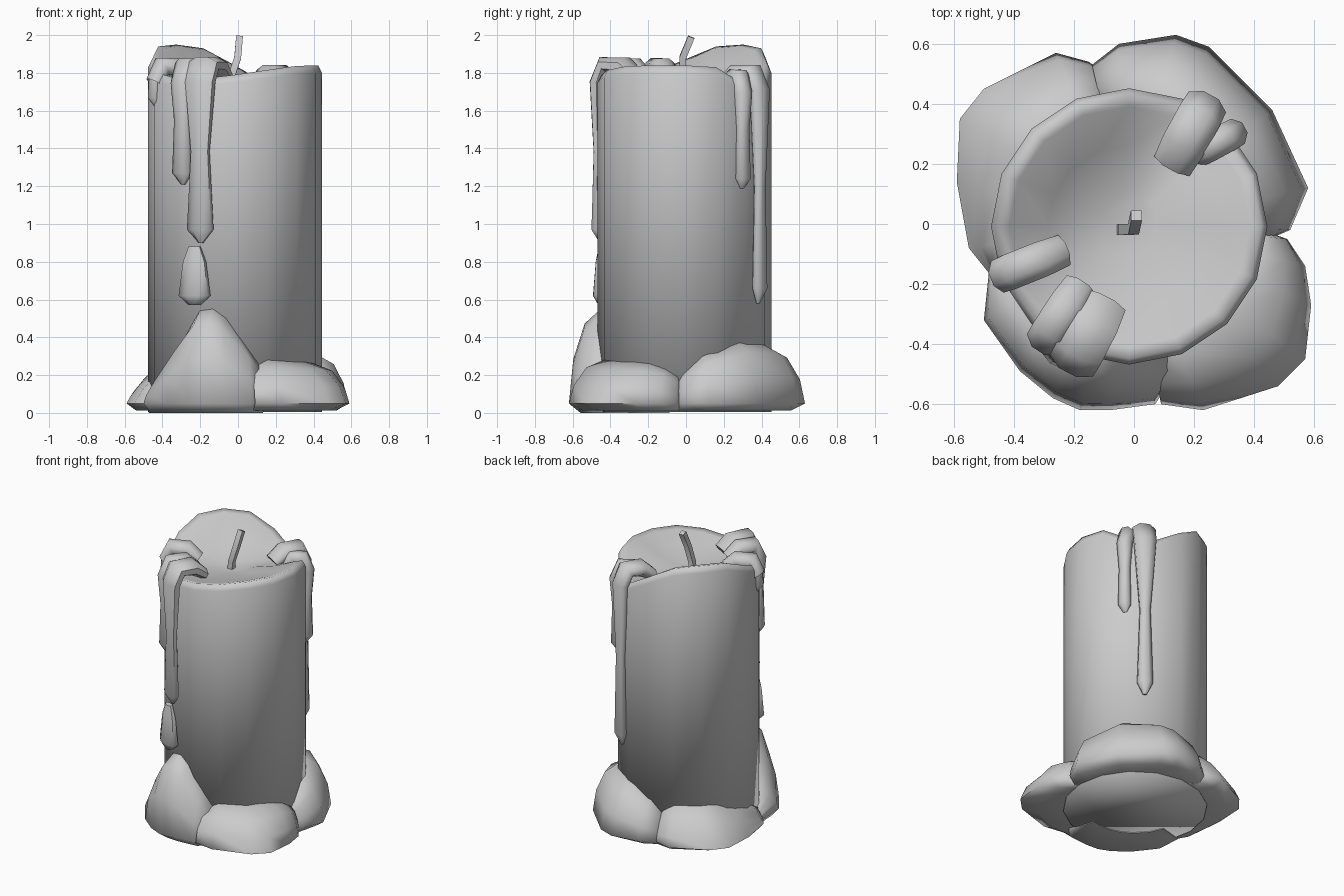
import bpy, bmesh, math
from mathutils import Vector

if "Cube" in bpy.data.objects:
    bpy.data.objects.remove(bpy.data.objects["Cube"])

CX, CY, R = -0.016, -0.008, 0.46   # candle axis and radius


def make(name, rings, cap_start=True, cap_end=True, angle=60):
    """Skin a list of equal-length closed rings into one smooth object."""
    bm = bmesh.new()
    vs = [[bm.verts.new(p) for p in ring] for ring in rings]
    n = len(rings[0])
    for a, b in zip(vs, vs[1:]):
        for i in range(n):
            j = (i + 1) % n
            bm.faces.new((a[i], a[j], b[j], b[i]))
    if cap_start:
        bm.faces.new(vs[0][::-1])
    if cap_end:
        bm.faces.new(vs[-1])
    bmesh.ops.recalc_face_normals(bm, faces=bm.faces)
    me = bpy.data.meshes.new(name)
    bm.to_mesh(me)
    bm.free()
    ob = bpy.data.objects.new(name, me)
    bpy.context.collection.objects.link(ob)
    bpy.ops.object.select_all(action='DESELECT')
    ob.select_set(True)
    bpy.context.view_layer.objects.active = ob
    bpy.ops.object.shade_smooth_by_angle(angle=math.radians(angle))
    return ob


# Candle body: closed base, uneven melted rim and a basin on top
rim = [1.84, 1.83, 1.74, 1.74, 1.84, 1.93, 1.95, 1.94,
       1.87, 1.80, 1.77, 1.77, 1.79, 1.815, 1.835, 1.84]


def body_ring(r, zfun):
    return [(CX + r * math.cos(i * math.pi / 8), CY + r * math.sin(i * math.pi / 8), zfun(h))
            for i, h in enumerate(rim)]


POOL = 1.73
make("candle_body", [
    body_ring(R, lambda h: 0.005),
    body_ring(R, lambda h: h - 0.04),
    body_ring(R - 0.02, lambda h: h),
    body_ring(R - 0.06, lambda h: h - 0.01),
    body_ring(0.27, lambda h: POOL + 0.45 * (h - POOL)),
    body_ring(0.10, lambda h: POOL),
], angle=100)


# Wax pooled at the base: radial cross-sections swept along an outline (x, y, height)
def pool(name, outline, inner=0.42, base=0.012, mid=0.86, low=0.52):
    rings = []
    for x, y, h in outline:
        d = Vector((x - CX, y - CY))
        ro, d = d.length, d.normalized()
        w = min(R, ro - 0.02)
        prof = [(inner, base), (inner, h), (w, h), (w + 0.5 * (ro - w), mid * h),
                (w + 0.86 * (ro - w), low * h), (ro, 0.05), (w + 0.6 * (ro - w), base)]
        rings.append([(CX + d.x * r, CY + d.y * r, z) for r, z in prof])
    make(name, rings, angle=75)


pool("wax_pool_front", [(-0.48, -0.13, .09), (-0.50, -0.32, .18), (-0.38, -0.49, .38), (-0.27, -0.58, .54),
                        (-0.18, -0.62, .55), (-0.08, -0.62, .50), (0.07, -0.60, .34), (0.14, -0.50, .24)],
     inner=0.31, base=0.0)
pool("wax_pool_right", [(0.09, -0.52, .15), (0.09, -0.60, .23), (0.23, -0.62, .28), (0.48, -0.54, .27),
                        (0.57, -0.45, .27), (0.59, -0.27, .26), (0.57, -0.14, .23), (0.51, -0.05, .19),
                        (0.455, -0.03, .15)])
pool("wax_pool_back", [(0.45, -0.05, .15), (0.52, -0.02, .20), (0.58, 0.12, .30), (0.46, 0.38, .37),
                       (0.25, 0.59, .36), (0.14, 0.63, .34), (-0.05, 0.60, .28), (-0.14, 0.53, .20)])
pool("wax_pool_left", [(-0.10, 0.50, .16), (-0.15, 0.54, .22), (-0.26, 0.57, .27), (-0.50, 0.45, .27),
                       (-0.58, 0.35, .26), (-0.59, 0.14, .20), (-0.55, -0.08, .16), (-0.47, -0.18, .10)],
     mid=0.72, low=0.42)


# Flattened tube along a path lying in a vertical plane: (distance, z, half width, half depth)
def strip(name, start, direction, path, sides=8):
    d = Vector((direction[0], direction[1], 0)).normalized()
    s = Vector((-d.y, d.x, 0))
    pts = [Vector((start[0], start[1], 0)) + d * p[0] + Vector((0, 0, p[1])) for p in path]
    rings = []
    for i, p in enumerate(pts):
        t = (pts[min(i + 1, len(pts) - 1)] - pts[max(i - 1, 0)]).normalized()
        n = t.cross(s)
        _, _, w, h = path[i]
        ang = [(k + 0.5) * math.tau / sides for k in range(sides)]
        rings.append([p + 1.08 * (s * w * math.cos(a) + n * h * math.sin(a)) for a in ang])
    make(name, rings)


# Drips hooked over the rim: run from the basin to the rim, then hang down
def drip(name, start, edge, top, tip, w, neck, bulge, bulge_z):
    d = Vector(edge) - Vector(start)
    L = d.length
    mid = bulge_z + 0.45 * (top - bulge_z)
    strip(name, start, d, [
        (0.00, top - 0.11, w * 0.9, 0.035),
        (0.35 * L, top - 0.055, w, 0.05),
        (L - 0.04, top - 0.05, w, 0.05),
        (L, top - 0.14, w * 0.95, 0.045),
        (L, mid, neck, 0.028),
        (L, bulge_z, bulge, 0.035),
        (L - 0.01, tip, 0.012, 0.008)])


drip("drip_front_long", (-0.10, -0.26), (-0.20, -0.455), 1.89, 0.90, 0.085, 0.05, 0.072, 0.97)
drip("drip_front_short", (-0.18, -0.21), (-0.295, -0.385), 1.885, 1.21, 0.065, 0.045, 0.055, 1.27)
drip("drip_left", (-0.24, -0.09), (-0.44, -0.17), 1.885, 1.62, 0.06, 0.04, 0.035, 1.67)
drip("drip_back_long", (0.13, 0.20), (0.235, 0.39), 1.85, 0.58, 0.075, 0.034, 0.05, 0.66)
drip("drip_back_short", (0.21, 0.235), (0.33, 0.30), 1.83, 1.19, 0.05, 0.035, 0.04, 1.24)

# Separate bead of wax under the long front drip
strip("wax_bead", (-0.23, -0.44), (-0.2, -0.44), [
    (0, 0.88, 0.032, 0.018), (0, 0.80, 0.062, 0.03), (0, 0.62, 0.085, 0.042), (0, 0.57, 0.03, 0.02)])

# Wick: square bent tube
wick = [(-0.04, -0.02, 1.70), (-0.035, -0.018, 1.78), (-0.002, -0.018, 1.88), (0.008, 0.028, 1.99)]
wick = [Vector(p) for p in wick]
rings = []
for i, p in enumerate(wick):
    t = (wick[min(i + 1, 3)] - wick[max(i - 1, 0)]).normalized()
    a = t.cross(Vector((0, 1, 0))).normalized()
    b = t.cross(a)
    rings.append([p + 0.018 * (a * u + b * v) for u, v in ((1, 1), (-1, 1), (-1, -1), (1, -1))])
make("wick", rings, angle=30)
